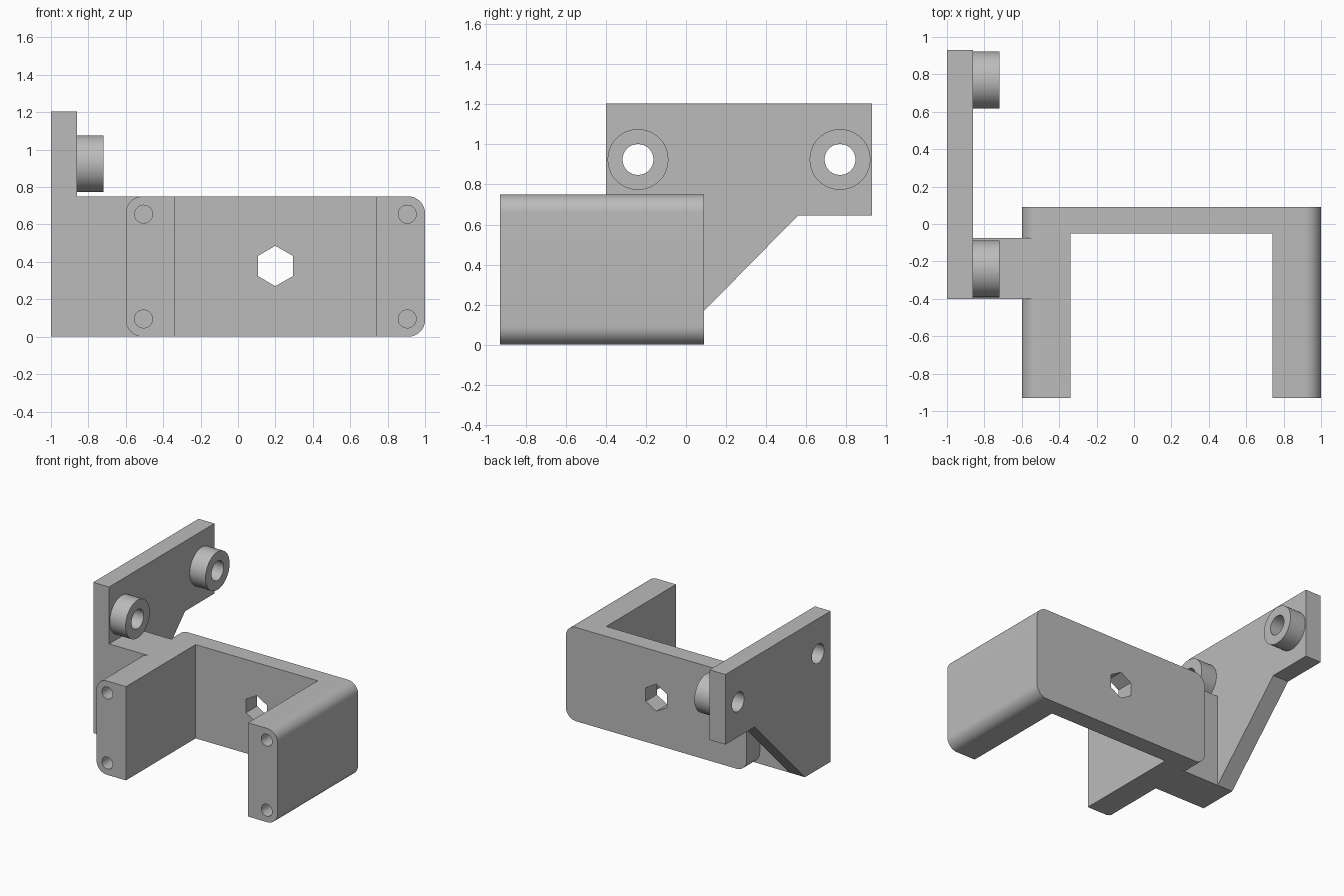
import bpy, math
from mathutils import Vector

cube = bpy.data.objects.get("Cube")
if cube:
    bpy.data.objects.remove(cube, do_unlink=True)

grey = bpy.data.materials.new("plain grey")
grey.use_nodes = True
colour = (0.5, 0.5, 0.5, 1)
grey.diffuse_color = colour
grey.node_tree.nodes["Principled BSDF"].inputs["Base Color"].default_value = colour


def prism(name, profile, axis, start, end):
    """Extrude a closed profile along x (profile is y, z) or y (profile is x, z)."""
    def place(p, d):
        return (d, p[0], p[1]) if axis == "x" else (p[0], d, p[1])
    n = len(profile)
    verts = [place(p, start) for p in profile] + [place(p, end) for p in profile]
    faces = [list(range(n))[::-1], list(range(n, 2 * n))]
    faces += [[i, (i + 1) % n, n + (i + 1) % n, n + i] for i in range(n)]
    if axis == "y":
        faces = [f[::-1] for f in faces]
    mesh = bpy.data.meshes.new(name)
    mesh.from_pydata(verts, [], faces)
    mesh.materials.append(grey)
    obj = bpy.data.objects.new(name, mesh)
    bpy.context.collection.objects.link(obj)
    return obj


def rect(a0, a1, b0, b1):
    return [(a0, b0), (a1, b0), (a1, b1), (a0, b1)]


def ring(a, b, radius, count=48, turn=0):
    angles = [turn + 2 * math.pi * i / count for i in range(count)]
    return [(a + radius * math.cos(t), b + radius * math.sin(t)) for t in angles]


def rounded_rect(a0, a1, b0, b1, r, steps=12):
    centres = [(a1 - r, b1 - r), (a0 + r, b1 - r), (a0 + r, b0 + r), (a1 - r, b0 + r)]
    points = []
    for quarter, (a, b) in enumerate(centres):
        for i in range(steps + 1):
            t = math.pi / 2 * (quarter + i / steps)
            points.append((a + r * math.cos(t), b + r * math.sin(t)))
    return points


def combine(target, tool, operation):
    """Apply a boolean and discard the tool."""
    mod = target.modifiers.new("boolean", "BOOLEAN")
    mod.operation, mod.solver, mod.object = operation, "EXACT", tool
    bpy.context.view_layer.objects.active = target
    bpy.ops.object.modifier_apply(modifier=mod.name)
    bpy.data.objects.remove(tool, do_unlink=True)


# U-shaped bracket with rounded long edges
mount = prism("mounting_bracket", rounded_rect(-0.6, 1, 0, 0.75, 0.09), "y", -0.93, 0.09)
combine(mount, prism("channel", rect(-0.34, 0.74, -0.1, 0.9), "y", -1.1, -0.05), "DIFFERENCE")

# Bridge from the bracket to the side plate
combine(mount, prism("bridge", rect(-0.4, -0.075, 0, 0.75), "x", -0.9, -0.5), "UNION")

# Side plate with a sloping lower edge
plate_outline = [(-0.4, 0), (-0.075, 0), (0.56, 0.645), (0.93, 0.645), (0.93, 1.205), (-0.4, 1.205)]
combine(mount, prism("side_plate", plate_outline, "x", -1, -0.86), "UNION")

# Bosses with holes through the plate
for y in (-0.24, 0.77):
    combine(mount, prism("boss", ring(y, 0.925, 0.152), "x", -0.9, -0.72), "UNION")
    combine(mount, prism("boss_hole", ring(y, 0.925, 0.077), "x", -1.1, -0.6), "DIFFERENCE")

# Blind screw holes in the front of both arms
for x in (-0.505, 0.905):
    for z in (0.095, 0.655):
        combine(mount, prism("screw_hole", ring(x, z, 0.048, 32), "y", -1, -0.45), "DIFFERENCE")

# Hexagonal hole through the back wall
combine(mount, prism("hex_hole", ring(0.2, 0.378, 0.108, 6, math.pi / 6), "y", -0.2, 0.2), "DIFFERENCE")

bpy.ops.object.select_all(action="DESELECT")
mount.select_set(True)
bpy.context.view_layer.objects.active = mount
bpy.ops.object.shade_smooth_by_angle(angle=math.radians(30))
